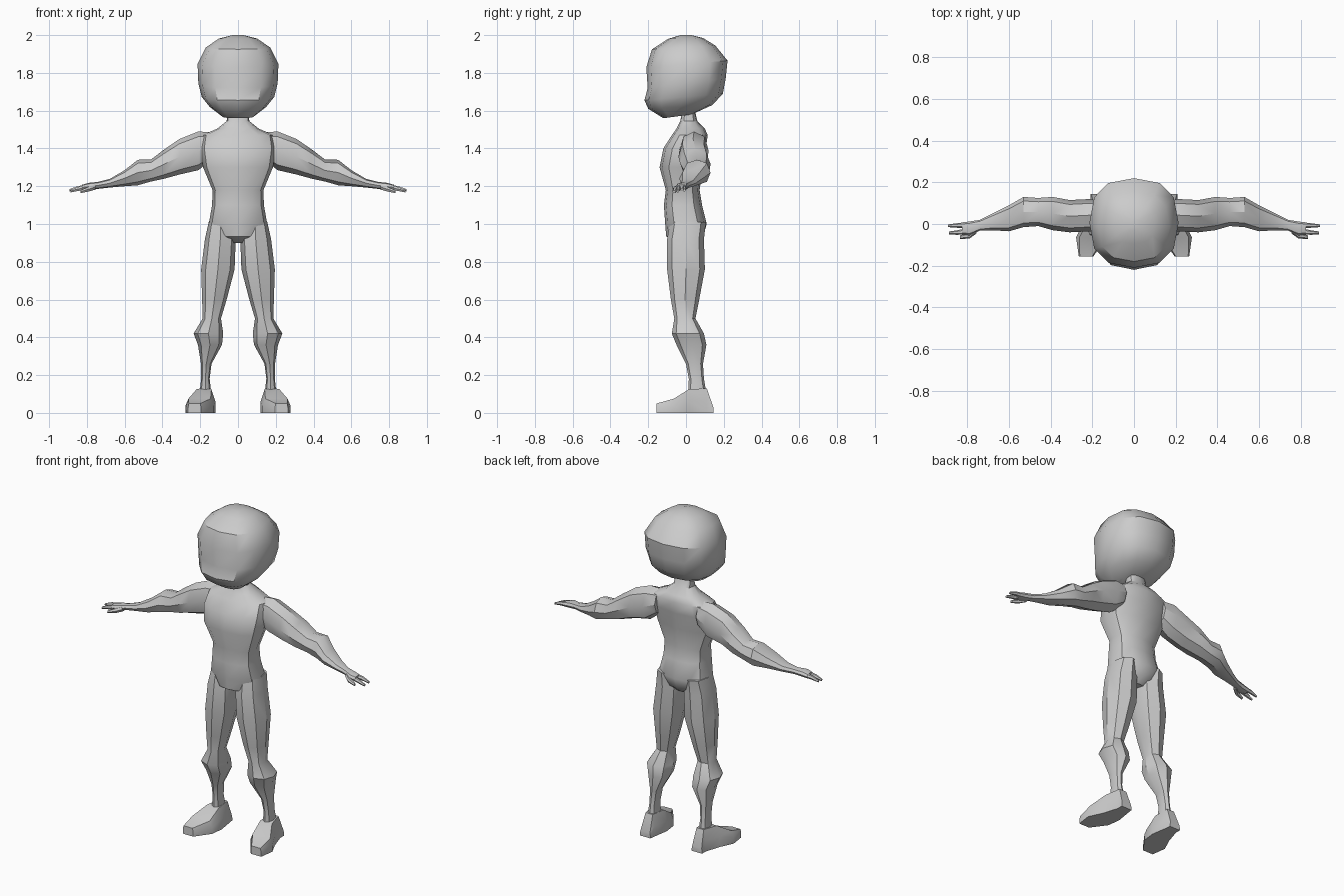
import bpy, bmesh, math
from mathutils import Vector


def finish(name, bm, mirror, angle):
    bmesh.ops.recalc_face_normals(bm, faces=bm.faces)
    me = bpy.data.meshes.new(name)
    bm.to_mesh(me)
    bm.free()
    ob = bpy.data.objects.new(name, me)
    bpy.context.collection.objects.link(ob)
    bpy.ops.object.select_all(action='DESELECT')
    ob.select_set(True)
    bpy.context.view_layer.objects.active = ob
    bpy.ops.object.shade_smooth_by_angle(angle=math.radians(angle))
    if mirror:
        ob.modifiers.new("mirror", 'MIRROR').use_mirror_merge = False
    return ob


def loft(name, rings, sides, power=2.0, mirror=False, angle=35):
    """Skin rings given as (centre, half-axis u, half-axis v); superellipse sections."""
    bm = bmesh.new()
    loops = []
    for c, u, v in rings:
        loop = []
        for i in range(sides):
            a = 2 * math.pi * i / sides
            ca, sa = math.cos(a), math.sin(a)
            p = Vector(c) + Vector(u) * math.copysign(abs(ca) ** (2 / power), ca) \
                + Vector(v) * math.copysign(abs(sa) ** (2 / power), sa)
            loop.append(bm.verts.new(p))
        loops.append(loop)
    for a, b in zip(loops, loops[1:]):
        for i in range(sides):
            j = (i + 1) % sides
            bm.faces.new((a[i], a[j], b[j], b[i]))
    bm.faces.new(loops[0])
    bm.faces.new(loops[-1])
    return finish(name, bm, mirror, angle)


def level(z, x0, x1, y0, y1):
    """Horizontal ring from its extents."""
    return (((x0 + x1) / 2, (y0 + y1) / 2, z), ((x1 - x0) / 2, 0, 0), (0, (y1 - y0) / 2, 0))


def across(x, y0, y1, z0, z1):
    """Ring facing along x, for the arms."""
    return ((x, (y0 + y1) / 2, (z0 + z1) / 2), (0, (y1 - y0) / 2, 0), (0, 0, (z1 - z0) / 2))


# Head: tilted rings (front y, front z, back y, back z, half width)
head = [(-.12, 1.56, .03, 1.58, .085), (-.20, 1.61, .14, 1.63, .15),
        (-.22, 1.655, .195, 1.69, .192), (-.203, 1.72, .21, 1.77, .21),
        (-.21, 1.83, .22, 1.865, .214), (-.18, 1.925, .155, 1.945, .17),
        (-.095, 1.98, .09, 1.985, .10), (-.03, 2.0, .03, 2.0, .03)]
loft("head", [((0, (f + b) / 2, (zf + zb) / 2), (w, 0, 0), (0, (b - f) / 2, (zb - zf) / 2))
              for f, zf, b, zb, w in head], 12, 2.5)

# Torso and neck: (z, half width, front y, back y)
torso = [(.90, .05, -.04, .05), (.935, .10, -.105, .09), (1.0, .155, -.11, .11),
         (1.1, .137, -.117, .085), (1.18, .135, -.107, .072), (1.30, .185, -.14, .09),
         (1.40, .20, -.12, .105), (1.47, .19, -.075, .115), (1.505, .11, -.05, .10),
         (1.545, .06, -.03, .06), (1.61, .055, -.02, .045)]
loft("torso", [level(z, -w, w, f, b) for z, w, f, b in torso], 12, 2.5)

# Legs
legs = [(1.01, .03, .155, -.085, .105), (.92, .012, .175, -.10, .095),
        (.76, .018, .195, -.10, .10), (.60, .06, .19, -.08, .07),
        (.50, .09, .187, -.062, .05), (.42, .078, .235, -.075, .095),
        (.36, .085, .212, -.05, .108), (.26, .14, .196, 0, .09),
        (.18, .15, .195, .015, .095), (.09, .14, .205, .01, .11)]
loft("legs", [level(*r) for r in legs], 8, 2.2, True)

# Feet: (y, inner x, outer x, top z) sections with a narrower top
bm = bmesh.new()
prev = None
for y, x0, x1, h in [(.145, .14, .21, .03), (.11, .135, .21, .13), (.015, .12, .24, .125),
                     (-.065, .13, .278, .075), (-.155, .195, .265, .05)]:
    t = (x1 - x0) * .18 * h / .13
    ring = [bm.verts.new(p) for p in ((x0, y, 0), (x1, y, 0), (x1, y, h * .5),
                                      (x1 - t, y, h), (x0 + t, y, h), (x0, y, h * .5))]
    if prev:
        for i in range(6):
            j = (i + 1) % 6
            bm.faces.new((prev[i], prev[j], ring[j], ring[i]))
    else:
        bm.faces.new(ring)
    prev = ring
bm.faces.new(prev)
finish("feet", bm, True, 35)

# Arms, ending in the palm
arms = [(.14, -.03, .105, 1.34, 1.485), (.21, -.035, .12, 1.285, 1.49),
        (.31, -.04, .115, 1.262, 1.45), (.39, -.03, .13, 1.24, 1.395),
        (.46, -.01, .125, 1.225, 1.342), (.53, -.015, .13, 1.205, 1.34),
        (.60, -.035, .09, 1.20, 1.285), (.68, -.03, .05, 1.193, 1.238),
        (.74, -.032, .02, 1.186, 1.223), (.79, -.055, .012, 1.178, 1.218),
        (.825, -.05, .008, 1.178, 1.208)]
loft("arms", [across(*r) for r in arms], 8, 2.2, True)

# Fingers and thumbs
digits = {"upper_fingers": [(.81, -.02, .008, 1.18, 1.208), (.85, -.018, .004, 1.178, 1.202),
                            (.892, -.015, -.002, 1.172, 1.186)],
          "lower_fingers": [(.81, -.05, -.022, 1.178, 1.205), (.85, -.052, -.03, 1.173, 1.197),
                            (.888, -.05, -.036, 1.166, 1.18)],
          "thumbs": [(.755, -.045, -.01, 1.18, 1.212), (.79, -.07, -.04, 1.17, 1.20),
                     (.835, -.072, -.055, 1.162, 1.178)]}
for name, rings in digits.items():
    loft(name, [across(*r) for r in rings], 6, 2.0, True)
